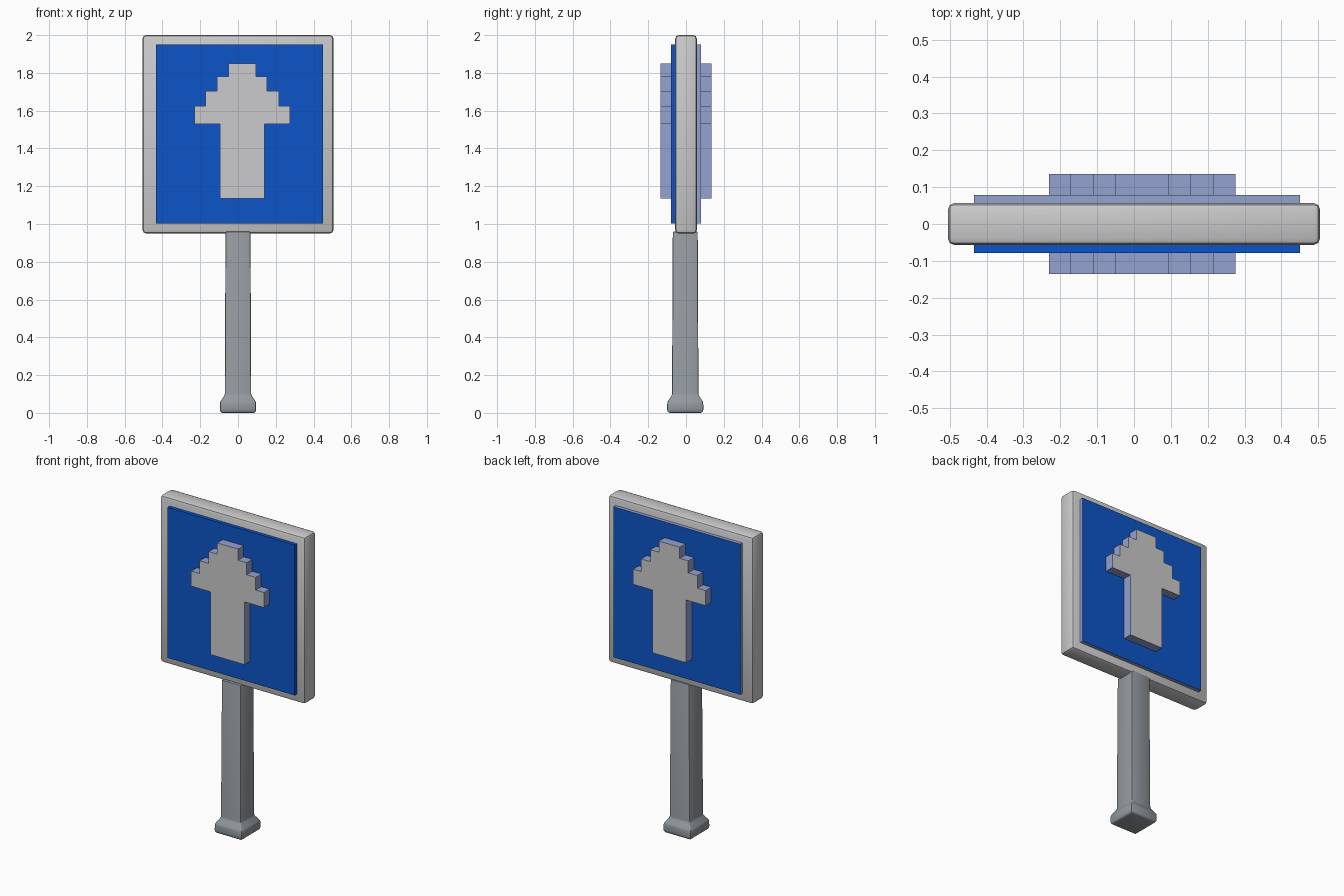
import bpy, bmesh

if "Cube" in bpy.data.objects:
    bpy.data.objects.remove(bpy.data.objects["Cube"])


def material(name, rgb):
    m = bpy.data.materials.new(name)
    m.diffuse_color = (*rgb, 1)
    m.use_nodes = True
    m.node_tree.nodes["Principled BSDF"].inputs["Base Color"].default_value = m.diffuse_color
    return m


WHITE = material("off white", (0.60, 0.60, 0.61))
BLUE = material("sign blue", (0.004, 0.09, 0.58))
PALE = material("pale blue edge", (0.30, 0.36, 0.64))
STEEL = material("steel grey", (0.29, 0.32, 0.345))


def finish(name, bm, mats, bevel=0.0, segments=2):
    bmesh.ops.recalc_face_normals(bm, faces=bm.faces)
    me = bpy.data.meshes.new(name)
    bm.to_mesh(me)
    bm.free()
    ob = bpy.data.objects.new(name, me)
    bpy.context.collection.objects.link(ob)
    for m in mats:
        me.materials.append(m)
    bpy.ops.object.select_all(action='DESELECT')
    ob.select_set(True)
    bpy.context.view_layer.objects.active = ob
    if bevel:
        mod = ob.modifiers.new("bevel", 'BEVEL')
        mod.width = bevel
        mod.segments = segments
        mod.limit_method = 'ANGLE'
        bpy.ops.object.modifier_apply(modifier=mod.name)
    bpy.ops.object.shade_smooth_by_angle(angle=0.6)
    return ob


def prism(name, outline, y0, y1, mats, bevel=0.0):
    """Extrude an x-z outline along y; faces not facing y use the last material."""
    bm = bmesh.new()
    face = bm.faces.new([bm.verts.new((x, y0, z)) for x, z in outline])
    ext = bmesh.ops.extrude_face_region(bm, geom=[face])
    for v in ext["geom"]:
        if isinstance(v, bmesh.types.BMVert):
            v.co.y = y1
    bm.normal_update()
    for f in bm.faces:
        f.material_index = 0 if abs(f.normal.y) > 0.5 else len(mats) - 1
    return finish(name, bm, mats, bevel)


def rect(x0, x1, z0, z1):
    return [(x0, z0), (x1, z0), (x1, z1), (x0, z1)]


# Rounded frame slab
prism("sign_frame", rect(-0.505, 0.505, 0.95, 2.0), -0.057, 0.057, [WHITE], 0.018)

# Stepped arrow outline: shaft, then head tiers narrowing upwards
CX = 0.022
tiers = [(0.118, 1.135, 1.53), (0.253, 1.53, 1.625), (0.195, 1.625, 1.705),
         (0.132, 1.705, 1.78), (0.073, 1.78, 1.85)]
right = [(CX + h, z) for h, z0, z1 in tiers for z in (z0, z1)]
arrow = right + [(2 * CX - x, z) for x, z in reversed(right)]

# Blue panel and raised arrow on both sides
for side, s, edge in (("front", -1, BLUE), ("back", 1, PALE)):
    prism(side + "_panel", rect(-0.434, 0.45, 1.003, 1.95),
          s * 0.04, s * 0.079, [BLUE, edge])
    prism(side + "_arrow", arrow, s * 0.07, s * 0.135, [WHITE, PALE])

# Square post with flared foot, as stacked square rings
bm = bmesh.new()
rings = []
for half, z in ((0.089, 0), (0.096, 0.012), (0.095, 0.058), (0.070, 0.095), (0.066, 0.96)):
    rings.append([bm.verts.new((a * half, b * half - 0.004, z))
                  for a, b in ((-1, -1), (1, -1), (1, 1), (-1, 1))])
for lo, hi in zip(rings, rings[1:]):
    for i in range(4):
        j = (i + 1) % 4
        bm.faces.new((lo[i], lo[j], hi[j], hi[i]))
bm.faces.new(rings[0][::-1])
bm.faces.new(rings[-1])
finish("post", bm, [STEEL], 0.012)
